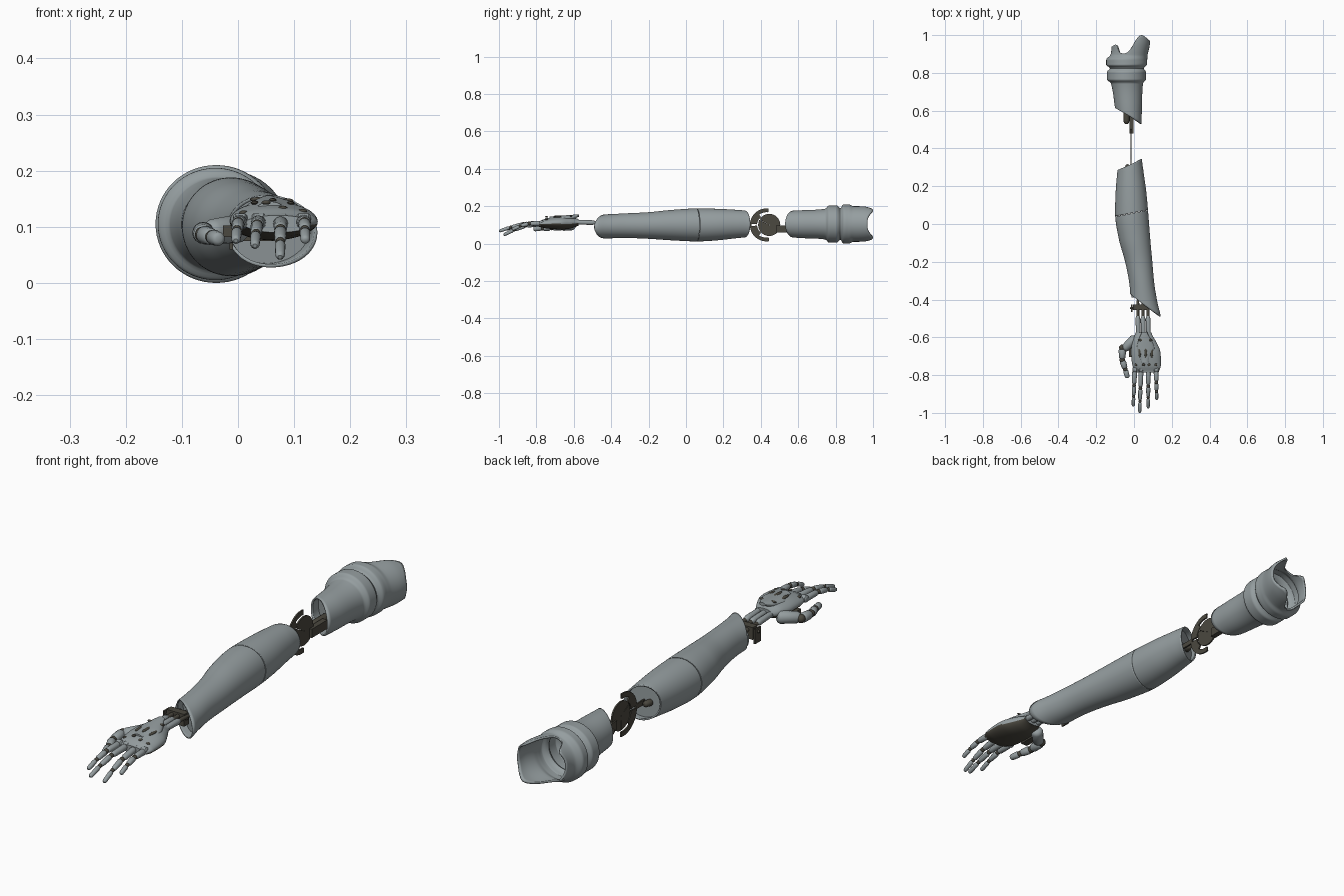
import bpy, bmesh
from math import cos, sin, pi, sqrt
from mathutils import Vector

if "Cube" in bpy.data.objects:
    bpy.data.objects.remove(bpy.data.objects["Cube"])


def material(name, rgb):
    m = bpy.data.materials.new(name)
    m.use_nodes = True
    m.diffuse_color = (*rgb, 1)
    m.node_tree.nodes["Principled BSDF"].inputs["Base Color"].default_value = (*rgb, 1)
    return m


GREY = material("blue_grey_shell", (0.3, 0.34, 0.35))
DARK = material("dark_bronze", (0.07, 0.065, 0.05))


def finish(name, bm, mats, smooth=True):
    mesh = bpy.data.meshes.new(name)
    bm.to_mesh(mesh)
    bm.free()
    for m in mats:
        mesh.materials.append(m)
    ob = bpy.data.objects.new(name, mesh)
    bpy.context.collection.objects.link(ob)
    if smooth:
        bpy.ops.object.select_all(action="DESELECT")
        ob.select_set(True)
        bpy.context.view_layer.objects.active = ob
        bpy.ops.object.shade_smooth_by_angle(angle=0.7)
    return ob


def sample(table, t):
    """Smooth interpolation of table rows keyed by their first value."""
    t = min(max(t, table[0][0]), table[-1][0])
    i = 0
    while i < len(table) - 2 and t > table[i + 1][0]:
        i += 1
    a, b = table[i], table[i + 1]
    p, q = table[max(i - 1, 0)], table[min(i + 2, len(table) - 1)]
    h = b[0] - a[0]
    u = (t - a[0]) / h
    out = []
    for k in range(1, len(a)):
        m0 = (b[k] - p[k]) / (b[0] - p[0]) * h
        m1 = (q[k] - a[k]) / (q[0] - a[0]) * h
        if (a[k] - p[k]) * (b[k] - a[k]) <= 0:
            m0 = 0
        if (b[k] - a[k]) * (q[k] - b[k]) <= 0:
            m1 = 0
        d = b[k] - a[k]
        out.append(a[k] + u * m0 + u * u * (3 * d - 2 * m0 - m1) + u ** 3 * (m0 + m1 - 2 * d))
    return out


def loft(name, table, start, end, wall=0, lo=None, hi=None, steps=30, n=64, mats=(GREY,)):
    """Oval tube along y; start and end give the rim's y for c = cos(angle)."""
    lo = max(start(-1), start(1)) + 0.01 if lo is None else lo
    hi = min(end(-1), end(1)) - 0.01 if hi is None else hi
    bm = bmesh.new()
    columns = []
    for j in range(n):
        c, s = cos(2 * pi * j / n), sin(2 * pi * j / n)
        ys = [start(c) + (lo - start(c)) * k / 6 for k in range(6)]
        ys += [lo + (hi - lo) * k / steps for k in range(steps)]
        ys += [hi + (end(c) - hi) * k / 8 for k in range(9)]
        col = []
        for y in ys:
            xl, xr, zb, zt = sample(table, y)
            col.append(bm.verts.new(((xl + xr) / 2 + (xr - xl) / 2 * c, y,
                                     (zb + zt) / 2 + (zt - zb) / 2 * s)))
        columns.append(col)
    for j in range(n):
        a, b = columns[j], columns[(j + 1) % n]
        for i in range(len(a) - 1):
            bm.faces.new((a[i], a[i + 1], b[i + 1], b[i]))
    if not wall:
        bm.faces.new([c[0] for c in columns])
        bm.faces.new([c[-1] for c in reversed(columns)])
    if len(mats) > 1:
        bm.normal_update()
        for f in bm.faces:
            f.material_index = int(f.normal.z < -0.3)
    ob = finish(name, bm, mats)
    if wall:
        mod = ob.modifiers.new("wall", "SOLIDIFY")
        mod.thickness, mod.offset = wall, -1
    return ob


def limb(name, p, q, r0, r1, mat=GREY, n=16):
    """Tapered rod with rounded ends from p to q."""
    p, q = Vector(p), Vector(q)
    axis = q - p
    rot = axis.to_track_quat("Z", "Y")
    bm = bmesh.new()
    rings = []
    for t, k in ((0, 0.45), (0.05, 0.8), (0.16, 1), (0.84, 1), (0.95, 0.8), (1, 0.45)):
        r = (r0 + (r1 - r0) * t) * k
        rings.append([bm.verts.new(p + rot @ Vector((r * cos(2 * pi * j / n), r * sin(2 * pi * j / n),
                                                     t * axis.length))) for j in range(n)])
    for a, b in zip(rings, rings[1:]):
        for j in range(n):
            bm.faces.new((a[j], a[(j + 1) % n], b[(j + 1) % n], b[j]))
    bm.faces.new(rings[0][::-1])
    bm.faces.new(rings[-1])
    return finish(name, bm, [mat])


def box(name, centre, size, mat=DARK):
    bm = bmesh.new()
    bmesh.ops.create_cube(bm, size=1)
    for v in bm.verts:
        v.co = Vector(centre) + v.co * Vector(size)
    return finish(name, bm, [mat], False)


def ball(name, centre, size, mat=DARK):
    bm = bmesh.new()
    bmesh.ops.create_uvsphere(bm, u_segments=20, v_segments=10, radius=1)
    for v in bm.verts:
        v.co = Vector(centre) + v.co * Vector(size)
    return finish(name, bm, [mat])


def sector(name, y, z, r0, r1, a0, a1, x=-0.015, t=0.006):
    """Flat plate in the yz plane between two radii and two angles."""
    bm = bmesh.new()
    n = 32
    rows = []
    for k in range(n + 1):
        a = (a0 + (a1 - a0) * k / n) * pi / 180
        rows.append([bm.verts.new((x + dx, y + r * cos(a), z + r * sin(a)))
                     for dx, r in ((-t / 2, r0), (-t / 2, r1), (t / 2, r1), (t / 2, r0))])
    for a, b in zip(rows, rows[1:]):
        for i in range(4):
            bm.faces.new((a[i], b[i], b[(i + 1) % 4], a[(i + 1) % 4]))
    bm.faces.new(rows[0])
    bm.faces.new(rows[-1][::-1])
    bmesh.ops.recalc_face_normals(bm, faces=bm.faces)
    return finish(name, bm, [DARK], False)


# Upper arm: ringed socket with a scalloped shoulder rim
upper = [(0.53, -0.09, 0.04, 0.035, 0.175), (0.61, -0.1, 0.042, 0.03, 0.178),
         (0.745, -0.122, 0.048, 0.022, 0.187), (0.765, -0.143, 0.063, 0.005, 0.205),
         (0.805, -0.143, 0.063, 0.005, 0.205), (0.825, -0.127, 0.052, 0.02, 0.19),
         (0.842, -0.147, 0.068, 0, 0.21), (0.87, -0.147, 0.07, 0, 0.21),
         (0.895, -0.125, 0.072, 0.01, 0.2), (0.95, -0.118, 0.084, 0.01, 0.2),
         (1, -0.115, 0.087, 0.014, 0.195)]
rim = [(-1, 0.94), (-0.8, 0.95), (-0.5, 0.905), (-0.1, 0.91), (0.3, 0.98), (0.55, 1),
       (0.8, 0.985), (1, 0.97)]
loft("upper_arm_shell", upper, lambda c: 0.572 - 0.042 * c, lambda c: sample(rim, c)[0],
     0.008, 0.63, 0.895, 60)

# Forearm: two shells meeting at a slanted seam
fore = [(-0.5, -0.016, 0.142, 0.024, 0.155), (-0.42, -0.018, 0.125, 0.028, 0.157),
        (-0.32, -0.024, 0.108, 0.03, 0.162), (-0.2, -0.047, 0.097, 0.026, 0.168),
        (-0.08, -0.08, 0.086, 0.018, 0.18), (0.06, -0.1, 0.075, 0.012, 0.188),
        (0.17, -0.097, 0.065, 0.018, 0.186), (0.28, -0.088, 0.05, 0.03, 0.18),
        (0.35, -0.08, 0.042, 0.035, 0.175)]
loft("forearm_lower_shell", fore, lambda c: -0.43 - 0.06 * c, lambda c: 0.056 + 0.017 * c, 0.006)
loft("forearm_upper_shell", fore, lambda c: 0.058 + 0.017 * c, lambda c: 0.315 + 0.029 * c, 0.006)


# Recessed bulkheads inside the shells
def bulkhead(name, table, y, slope):
    inner = [(r[0], r[1] + 0.005, r[2] - 0.005, r[3] + 0.005, r[4] - 0.005) for r in table]
    loft(name, inner, lambda c: y + slope * c, lambda c: y + 0.004 + slope * c,
         lo=y + 0.002, hi=y + 0.002, steps=1)


bulkhead("shoulder_bulkhead", upper, 0.74, 0)
bulkhead("upper_elbow_bulkhead", upper, 0.62, -0.042)
bulkhead("lower_elbow_bulkhead", fore, 0.285, 0.029)
bulkhead("wrist_bulkhead", fore, -0.39, -0.06)

# Elbow hinge: split crescent, disc and brackets
sector("elbow_crescent_top", 0.43, 0.1, 0.068, 0.088, 82, 176)
sector("elbow_crescent_bottom", 0.43, 0.1, 0.068, 0.088, 184, 280)
sector("elbow_web_top", 0.43, 0.1, 0.05, 0.07, 125, 176)
sector("elbow_web_bottom", 0.43, 0.1, 0.05, 0.07, 184, 235)
sector("elbow_disc", 0.445, 0.1, 0.002, 0.059, -90, 150)
sector("elbow_disc_lower", 0.445, 0.1, 0.002, 0.059, 152, 268)
box("elbow_stalk", (-0.015, 0.315, 0.1), (0.006, 0.07, 0.02))
limb("elbow_socket", (-0.04, 0.28, 0.1), (-0.03, 0.315, 0.1), 0.014, 0.012, DARK)
box("elbow_arm", (-0.013, 0.53, 0.078), (0.022, 0.1, 0.036))
limb("elbow_motor", (-0.04, 0.53, 0.08), (-0.04, 0.64, 0.08), 0.016, 0.016, DARK)

# Wrist: dark mount, cross pin and three rods
box("wrist_mount", (0.035, -0.44, 0.1), (0.08, 0.03, 0.05))
limb("wrist_pin", (-0.022, -0.445, 0.105), (0.085, -0.445, 0.105), 0.007, 0.007, DARK)
box("wrist_bracket", (-0.012, -0.445, 0.09), (0.006, 0.04, 0.06))
for i in range(3):
    x = 0.02 + 0.027 * i
    limb(f"wrist_rod_{i}", (x, -0.4, 0.11), (x, -0.53, 0.112), 0.008, 0.008, DARK)
    limb(f"wrist_sleeve_{i}", (x, -0.485, 0.112), (x + 0.003, -0.6, 0.115), 0.013, 0.011)

# Hand: domed palm, dark underside and raised back plate
palm = [(-0.79, 0.012, 0.13, 0.09, 0.12), (-0.75, -0.008, 0.142, 0.082, 0.134),
        (-0.67, -0.015, 0.138, 0.076, 0.145), (-0.62, -0.008, 0.115, 0.08, 0.143),
        (-0.57, 0.008, 0.092, 0.095, 0.132)]
loft("palm", palm, lambda c: -0.785, lambda c: -0.575, mats=(GREY, DARK))
plate = [(-0.73, 0.035, 0.08, 0.12, 0.145), (-0.66, 0.015, 0.108, 0.12, 0.15),
         (-0.61, 0.025, 0.09, 0.125, 0.154), (-0.57, 0.04, 0.07, 0.143, 0.156)]
loft("hand_back_plate", plate, lambda c: -0.73, lambda c: -0.572, n=32)


# Dark slots on the back of the hand
def slot(name, x, y, w, h):
    z = 0
    for table in (palm, plate):
        xl, xr, zb, zt = sample(table, y)
        u = (2 * x - xl - xr) / (xr - xl)
        if abs(u) < 1:
            z = max(z, (zb + zt) / 2 + (zt - zb) / 2 * sqrt(1 - u * u))
    ball(name, (x, y, z - 0.001), (w, h, 0.004))


for i, x in enumerate((0.03, 0.062, 0.094)):
    slot(f"long_slot_{i}", x, -0.68, 0.007, 0.028)
for i, x in enumerate((0.035, 0.085)):
    slot(f"wrist_slot_{i}", x, -0.615, 0.014, 0.006)
for i, x in enumerate((0.01, 0.05, 0.08, 0.115)):
    slot(f"knuckle_slot_{i}", x, -0.745, 0.008, 0.008)


# Jointed digits
def digit(name, points, r):
    points = [Vector(p) for p in points]
    for i, (p, q) in enumerate(zip(points, points[1:])):
        k = r * (1 - 0.14 * i)
        ball(f"{name}_joint_{i}", p, (k * 0.85,) * 3)
        d = (q - p).normalized() * 0.005
        limb(f"{name}_segment_{i}", p + d, q - d * (i < len(points) - 2), k, k * 0.85)


for name, x0, x1, tip, drop in (("index", 0.004, -0.004, -0.965, 0.075),
                                ("middle", 0.037, 0.03, -1, 0.066),
                                ("ring", 0.076, 0.075, -0.975, 0.046),
                                ("little", 0.117, 0.12, -0.93, 0.075)):
    base = Vector((x0, -0.77, 0.108))
    end = Vector((x1, tip, drop))
    pts = [base + (end - base) * t + Vector((0, 0, 0.014 * sin(pi * t))) for t in (0, 0.43, 0.73, 1)]
    digit(name + "_finger", pts, 0.0135)
    limb(name + "_knuckle", (x0 - 0.013, -0.772, 0.11), (x0 + 0.013, -0.772, 0.11), 0.014, 0.014)

# Thumb with its base housing
limb("thumb_base", (0.01, -0.6, 0.098), (-0.055, -0.665, 0.09), 0.026, 0.022)
box("thumb_mount", (-0.012, -0.67, 0.092), (0.03, 0.07, 0.02))
digit("thumb", [(-0.062, -0.655, 0.09), (-0.062, -0.72, 0.086), (-0.046, -0.77, 0.082),
                (-0.034, -0.815, 0.078)], 0.02)
